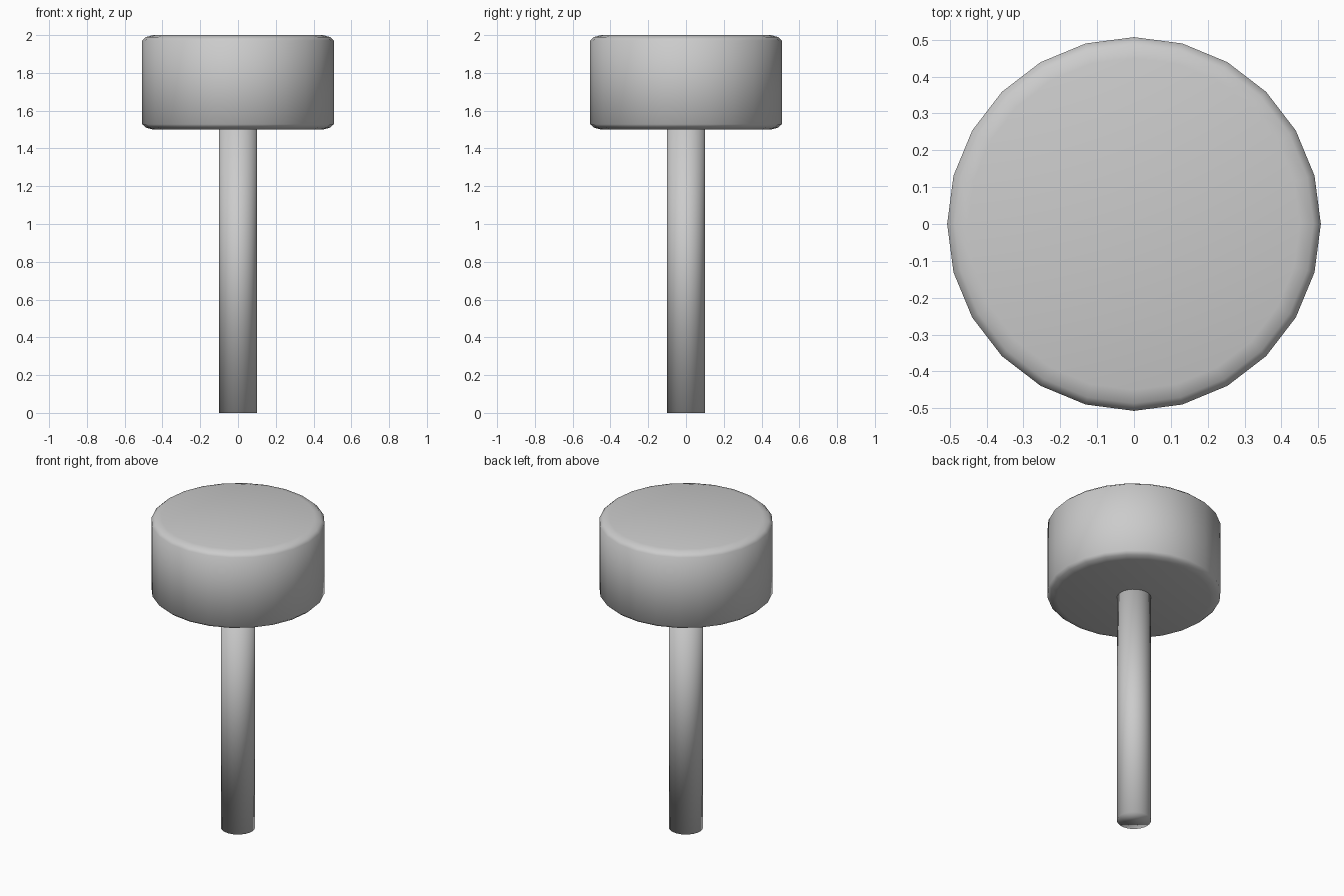
import bpy
import bmesh
from math import cos, sin, tau

if "Cube" in bpy.data.objects:
    bpy.data.objects.remove(bpy.data.objects["Cube"])


def lathe(name, profile, sides):
    """Capped, smooth-shaded solid of revolution from (radius, z) points."""
    bm = bmesh.new()
    rings = [[bm.verts.new((r * cos(tau * i / sides), r * sin(tau * i / sides), z))
              for i in range(sides)] for r, z in profile]
    for low, high in zip(rings, rings[1:]):
        for i in range(sides):
            j = (i + 1) % sides
            bm.faces.new((low[i], low[j], high[j], high[i]))
    bm.faces.new(rings[0][::-1])
    bm.faces.new(rings[-1])
    for face in bm.faces:
        face.smooth = True
    mesh = bpy.data.meshes.new(name)
    bm.to_mesh(mesh)
    bm.free()
    obj = bpy.data.objects.new(name, mesh)
    bpy.context.collection.objects.link(obj)
    return obj


# Straight round handle
lathe("handle", [(0.10, 0.0), (0.10, 1.5)], 24)

# Wide drum head with softened rims, mirrored about its mid height
rim = [(0.45, 0.25), (0.487, 0.24), (0.507, 0.222)]
lower = [(r, 1.75 - h) for r, h in rim]
upper = [(r, 1.75 + h) for r, h in reversed(rim)]
lathe("head", lower + upper, 24)
